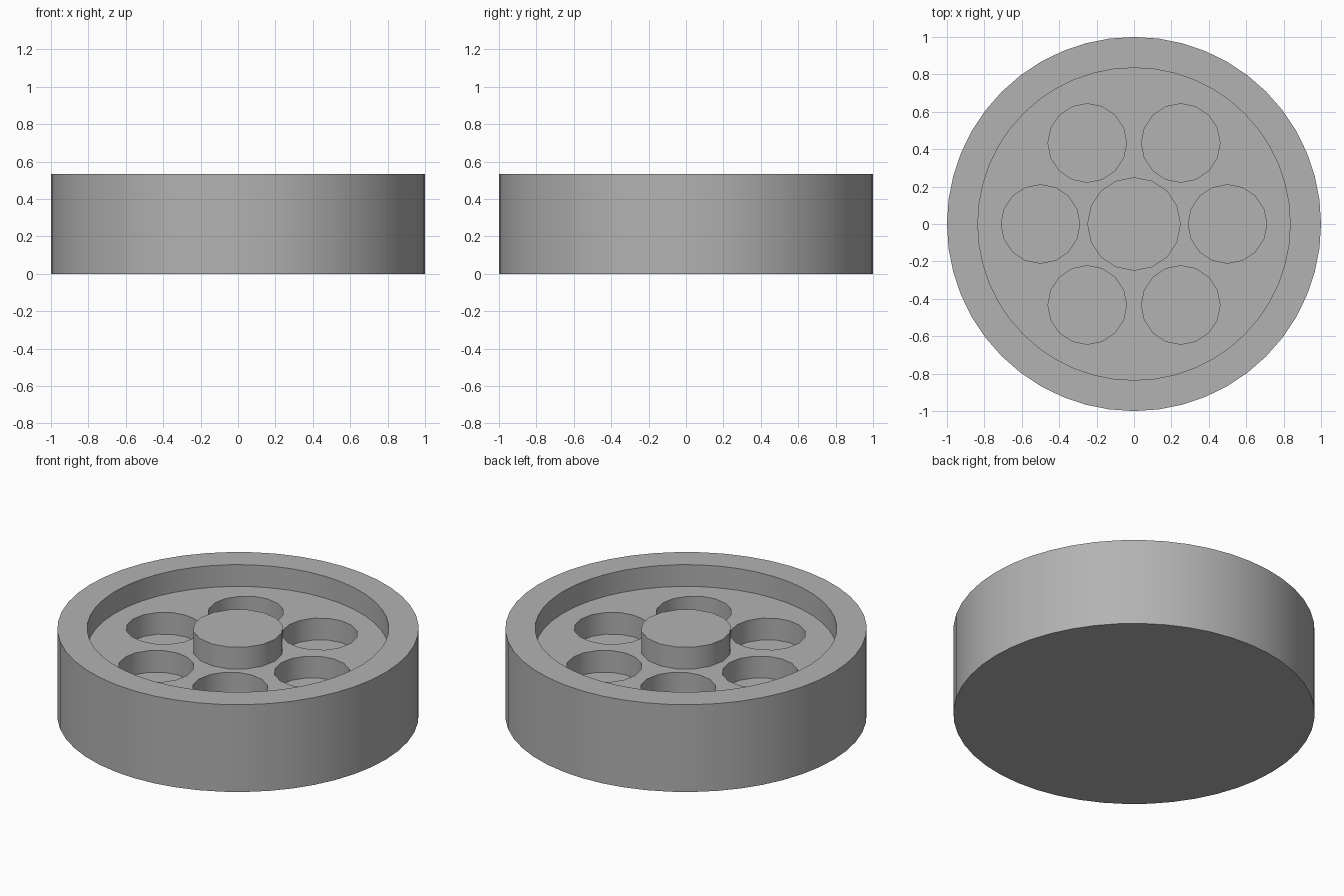
import bpy
import math

default = bpy.data.objects.get("Cube")
if default:
    bpy.data.objects.remove(default, do_unlink=True)

HEIGHT, FLOOR, POCKET = 0.533, 0.4, 0.267

grey = bpy.data.materials.new("plain_grey")
grey.use_nodes = True
colour = (0.45, 0.45, 0.45, 1)
grey.diffuse_color = colour
grey.node_tree.nodes["Principled BSDF"].inputs["Base Color"].default_value = colour


def cylinder(name, radius, bottom, top, sides, x=0, y=0):
    bpy.ops.mesh.primitive_cylinder_add(
        vertices=sides, radius=radius, depth=top - bottom,
        location=(x, y, (bottom + top) / 2))
    part = bpy.context.object
    part.name = name
    part.data.materials.append(grey)
    return part


def cut(target, cutter):
    """Subtract the cutter from the target and remove the cutter."""
    mod = target.modifiers.new("cut", 'BOOLEAN')
    mod.operation = 'DIFFERENCE'
    mod.solver = 'EXACT'
    mod.object = cutter
    bpy.context.view_layer.objects.active = target
    bpy.ops.object.modifier_apply(modifier=mod.name)
    bpy.data.objects.remove(cutter, do_unlink=True)


def smooth(part):
    bpy.ops.object.select_all(action='DESELECT')
    part.select_set(True)
    bpy.context.view_layer.objects.active = part
    bpy.ops.object.shade_smooth_by_angle(angle=math.radians(35))


# Wheel body with a raised rim around a recessed face
body = cylinder("wheel_body", 1, 0, HEIGHT, 48)
cut(body, cylinder("recess_cutter", 0.835, FLOOR, HEIGHT + 0.2, 48))

# Ring of six blind round pockets
for i in range(6):
    angle = i * math.tau / 6
    cut(body, cylinder("pocket_cutter", 0.21, POCKET, FLOOR + 0.1, 16,
                       0.5 * math.cos(angle), 0.5 * math.sin(angle)))
smooth(body)

# Centre hub, level with the rim
hub = cylinder("centre_hub", 0.25, FLOOR - 0.05, HEIGHT, 16)
smooth(hub)
